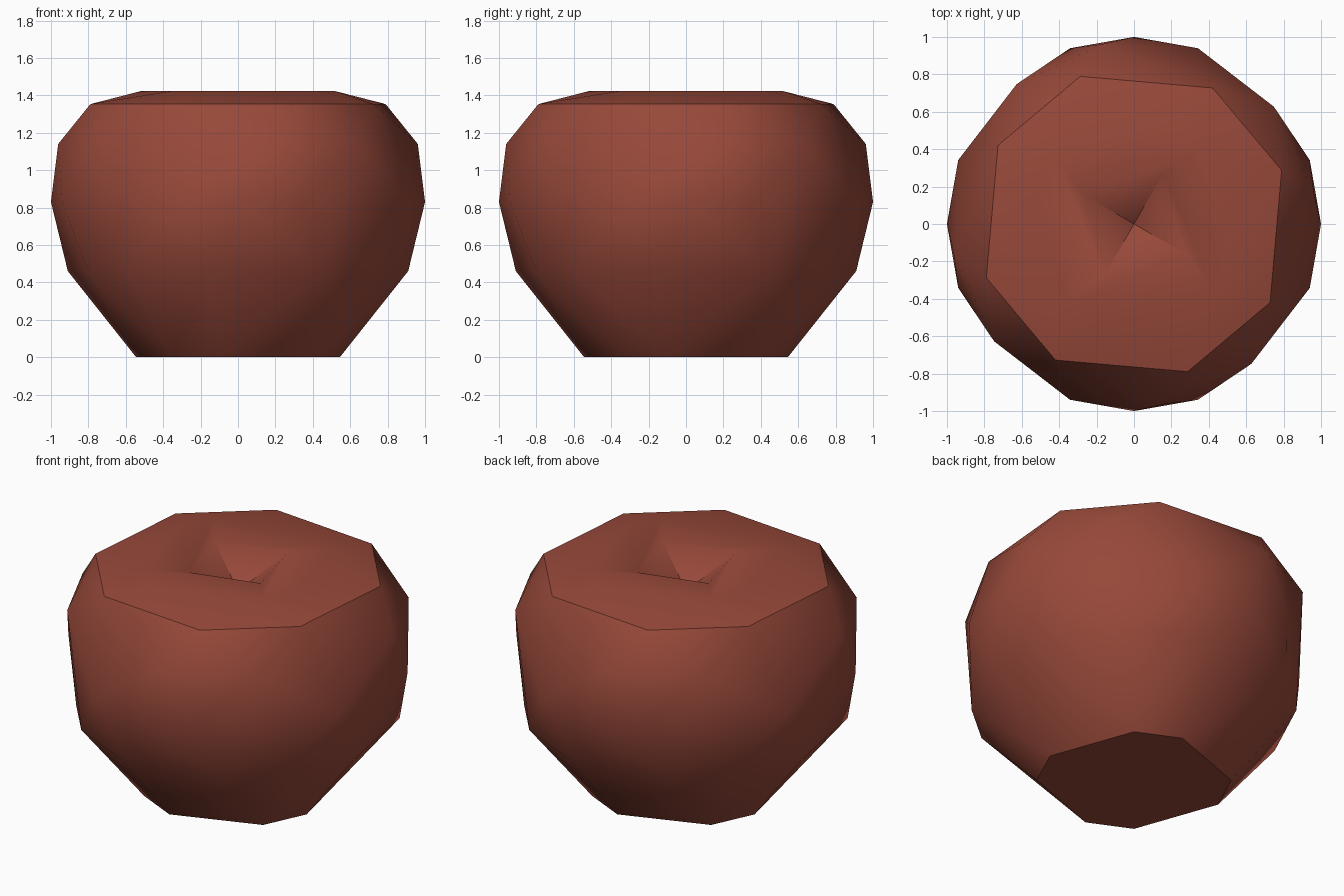
import bpy, bmesh, math

if "Cube" in bpy.data.objects:
    bpy.data.objects.remove(bpy.data.objects["Cube"])

# One clay-coloured faceted round body with four-fold symmetry:
# each ring is (radius, height, angles repeated every 90 degrees)
RINGS = [
    (0.553, 0.00, (50, 80)),
    (0.924, 0.46, (30, 50, 80)),
    (1.000, 0.83, (0, 20, 70)),
    (0.976, 1.14, (10, 40)),
    (0.840, 1.353, (20, 60)),
    (0.550, 1.423, (50, 70)),
]


def polar(bm, radius, height, angle):
    a = math.radians(angle)
    return bm.verts.new((radius * math.cos(a), radius * math.sin(a), height))


bm = bmesh.new()
rings = []
for radius, height, angles in RINGS:
    rings.append([[polar(bm, radius, height, a + 90 * k) for a in angles] for k in range(4)])

# Outer skin
hull = bmesh.ops.convex_hull(bm, input=list(bm.verts))
inside = [g for g in set(hull["geom_interior"] + hull["geom_unused"])
          if isinstance(g, bmesh.types.BMVert) and g.is_valid]
if inside:
    bmesh.ops.delete(bm, geom=inside, context='VERTS')

# Open the flat top
top = [f for f in bm.faces if all(v.co.z > 1.41 for v in f.verts)]
bmesh.ops.delete(bm, geom=top, context='FACES_KEEP_BOUNDARY')

# Swirled hollow in the top
lip = rings[-1]
inner = [polar(bm, 0.31, 1.40, 60 + 90 * k) for k in range(4)]
floor = bm.verts.new((0, 0, 1.22))
for k in range(4):
    n = (k + 1) % 4
    a, b = lip[k]
    bm.faces.new((a, b, inner[n]))
    bm.faces.new((b, lip[n][0], inner[n]))
    bm.faces.new((a, inner[n], inner[k]))
    bm.faces.new((inner[k], inner[n], floor))

# Merge the base into one flat face
bmesh.ops.dissolve_limit(bm, angle_limit=0.01, verts=list(bm.verts), edges=list(bm.edges))
bmesh.ops.recalc_face_normals(bm, faces=list(bm.faces))

mesh = bpy.data.meshes.new("round_body")
bm.to_mesh(mesh)
bm.free()
body = bpy.data.objects.new("round_body", mesh)
bpy.context.collection.objects.link(body)

clay = bpy.data.materials.new("red brown clay")
clay.diffuse_color = (0.31, 0.066, 0.042, 1)
clay.use_nodes = True
clay.node_tree.nodes["Principled BSDF"].inputs["Base Color"].default_value = clay.diffuse_color
mesh.materials.append(clay)

bpy.context.view_layer.objects.active = body
body.select_set(True)
bpy.ops.object.shade_smooth_by_angle(angle=math.radians(32))
